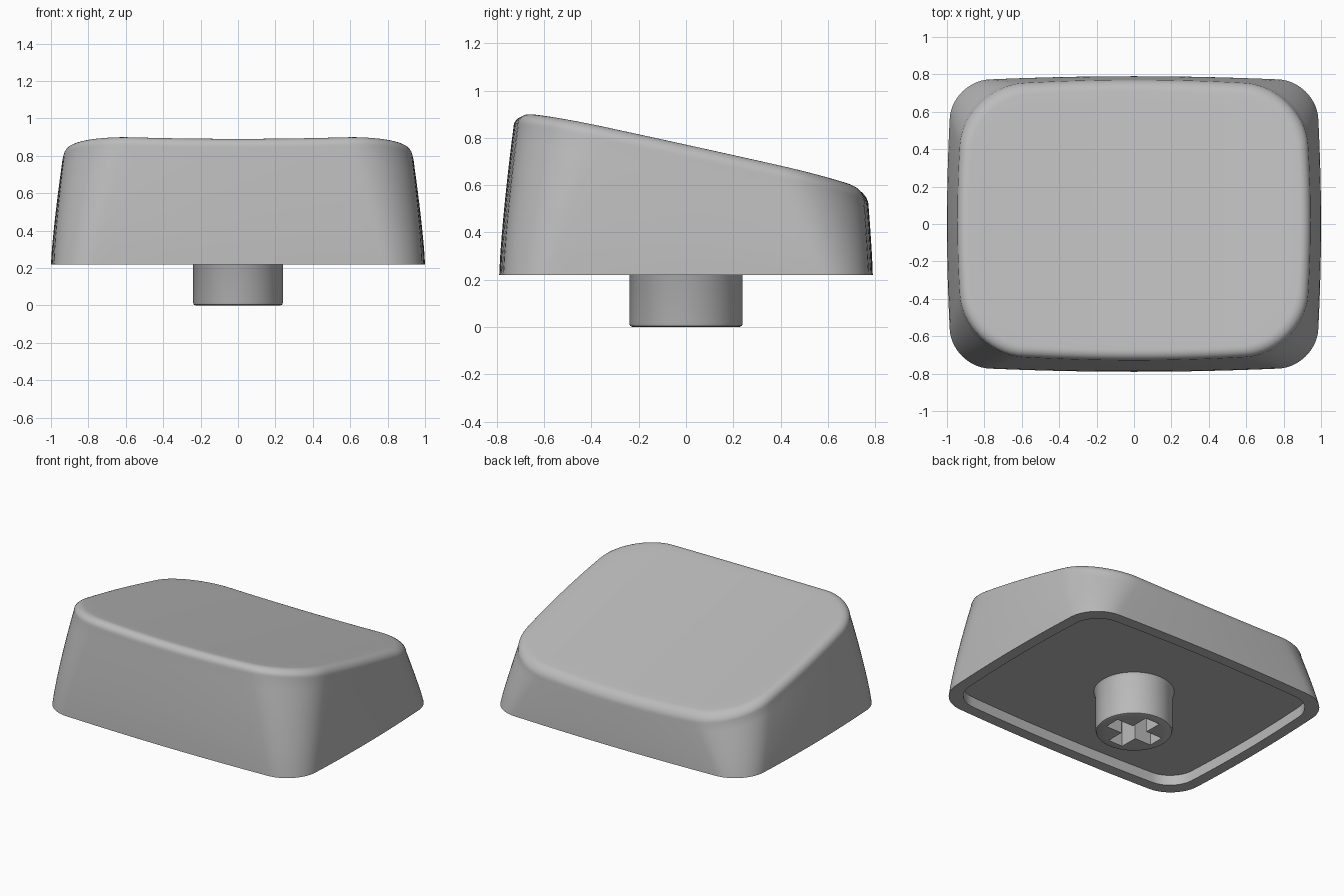
import bpy, bmesh, math

if "Cube" in bpy.data.objects:
    bpy.data.objects.remove(bpy.data.objects["Cube"], do_unlink=True)

BASE, FLOOR, WALL = 0.22, 0.29, 0.075
STEM_R = 0.24

grey = bpy.data.materials.new("grey plastic")
grey.use_nodes = True
COLOUR = (0.5, 0.5, 0.5, 1)
grey.diffuse_color = COLOUR
grey.node_tree.nodes["Principled BSDF"].inputs["Base Color"].default_value = COLOUR


def make_object(name, bm):
    bmesh.ops.recalc_face_normals(bm, faces=bm.faces)
    mesh = bpy.data.meshes.new(name)
    bm.to_mesh(mesh)
    bm.free()
    mesh.materials.append(grey)
    obj = bpy.data.objects.new(name, mesh)
    bpy.context.collection.objects.link(obj)
    return obj


def smooth(obj, degrees):
    bpy.ops.object.select_all(action="DESELECT")
    obj.select_set(True)
    bpy.context.view_layer.objects.active = obj
    bpy.ops.object.shade_smooth_by_angle(angle=math.radians(degrees))


def lerp(a, b, t):
    return a + (b - a) * t


def outline(hx, front, back, radius, bulge):
    """Rounded rectangle with gently bowed sides; same point count every time."""
    hy, cy = (back - front) / 2, (back + front) / 2
    hx, hy = hx - bulge, hy - bulge
    pts = []
    for k, (sx, sy) in enumerate([(1, 1), (-1, 1), (-1, -1), (1, -1)]):
        cx, c_y = sx * (hx - radius), sy * (hy - radius)
        for i in range(15):
            a = math.pi / 2 * (k + i / 14)
            pts.append((cx + radius * math.cos(a), c_y + radius * math.sin(a)))
        # straight run to the next corner
        end = pts[-1]
        nxt = (-cx, end[1]) if k % 2 == 0 else (end[0], -c_y)
        for i in range(1, 16):
            pts.append((lerp(end[0], nxt[0], i / 16), lerp(end[1], nxt[1], i / 16)))
    return [(x + bulge * x / hx * (1 - (y / hy) ** 2),
             y + bulge * y / hy * (1 - (x / hx) ** 2) + cy) for x, y in pts]


def dish(x, y):
    """Sloped top surface, hollowed across its width."""
    return 0.742 - 0.22 * y + 0.037 * x * x


def wall_outline(t, inset=0.0):
    s = t ** 1.3
    return outline(lerp(1.0, 0.945, s) - inset, lerp(-0.79, -0.73, s) + inset,
                   lerp(0.79, 0.772, s) - inset, lerp(0.2, 0.31, t) - inset * 0.5,
                   lerp(0.027, 0.04, t))


# Cap shell: recess, rim, outer wall, rounded top edge and dished top
inner = wall_outline(0, WALL)
rings = [[(x, y, FLOOR) for x, y in inner], [(x, y, BASE) for x, y in inner]]
FILLET = 0.06
for i in range(9):
    t = i / 8
    rings.append([(x, y, lerp(BASE, dish(x, y) - FILLET, t)) for x, y in wall_outline(t)])
for i in range(1, 9):
    a = math.pi / 2 * i / 8
    rings.append([(x, y, dish(x, y) - FILLET * (1 - math.sin(a)))
                  for x, y in wall_outline(1, FILLET * (1 - math.cos(a)))])
rim = rings[-1]
for i in range(1, 12):
    k = 1 - i / 12
    rings.append([(x * k, y * k, dish(x * k, y * k)) for x, y, z in rim])

bm = bmesh.new()
loops = [[bm.verts.new(p) for p in ring] for ring in rings]
for lower, upper in zip(loops, loops[1:]):
    for i in range(len(lower)):
        j = (i + 1) % len(lower)
        bm.faces.new((lower[i], lower[j], upper[j], upper[i]))
bm.faces.new(loops[0])
centre = bm.verts.new((0, 0, dish(0, 0)))
for i, v in enumerate(loops[-1]):
    bm.faces.new((v, loops[-1][(i + 1) % len(loops[-1])], centre))
cap = make_object("cap_shell", bm)
smooth(cap, 40)

# Round stem with softened end and a small flare where it meets the cap
bm = bmesh.new()
profile = [(STEM_R - 0.015, 0), (STEM_R - 0.004, 0.004), (STEM_R, 0.015),
           (STEM_R, FLOOR - 0.02), (STEM_R + 0.015, FLOOR + 0.005)]
SIDES = 64
loops = [[bm.verts.new((r * math.cos(math.tau * i / SIDES), r * math.sin(math.tau * i / SIDES), z))
          for i in range(SIDES)] for r, z in profile]
for lower, upper in zip(loops, loops[1:]):
    for i in range(SIDES):
        j = (i + 1) % SIDES
        bm.faces.new((lower[i], lower[j], upper[j], upper[i]))
bm.faces.new(loops[0])
bm.faces.new(loops[-1])
stem = make_object("stem", bm)

# Cross-shaped socket cut into the stem
ARM, HALF, DEPTH = 0.18, 0.055, 0.24
bm = bmesh.new()
quarter = [(ARM, -HALF), (ARM, HALF), (HALF, HALF)]
cross = []
for c, s in [(1, 0), (0, 1), (-1, 0), (0, -1)]:
    cross += [(x * c - y * s, x * s + y * c) for x, y in quarter]
face = bm.faces.new([bm.verts.new((x, y, -0.1)) for x, y in cross])
top = bmesh.ops.extrude_face_region(bm, geom=[face])["geom"]
bmesh.ops.translate(bm, vec=(0, 0, DEPTH + 0.1),
                    verts=[g for g in top if isinstance(g, bmesh.types.BMVert)])
cutter = make_object("socket_cutter", bm)
cutter.hide_render = True

cut = stem.modifiers.new("socket", "BOOLEAN")
cut.operation, cut.solver, cut.object = "DIFFERENCE", "EXACT", cutter
bpy.context.view_layer.objects.active = stem
bpy.ops.object.modifier_apply(modifier=cut.name)
bpy.data.objects.remove(cutter, do_unlink=True)
smooth(stem, 40)
